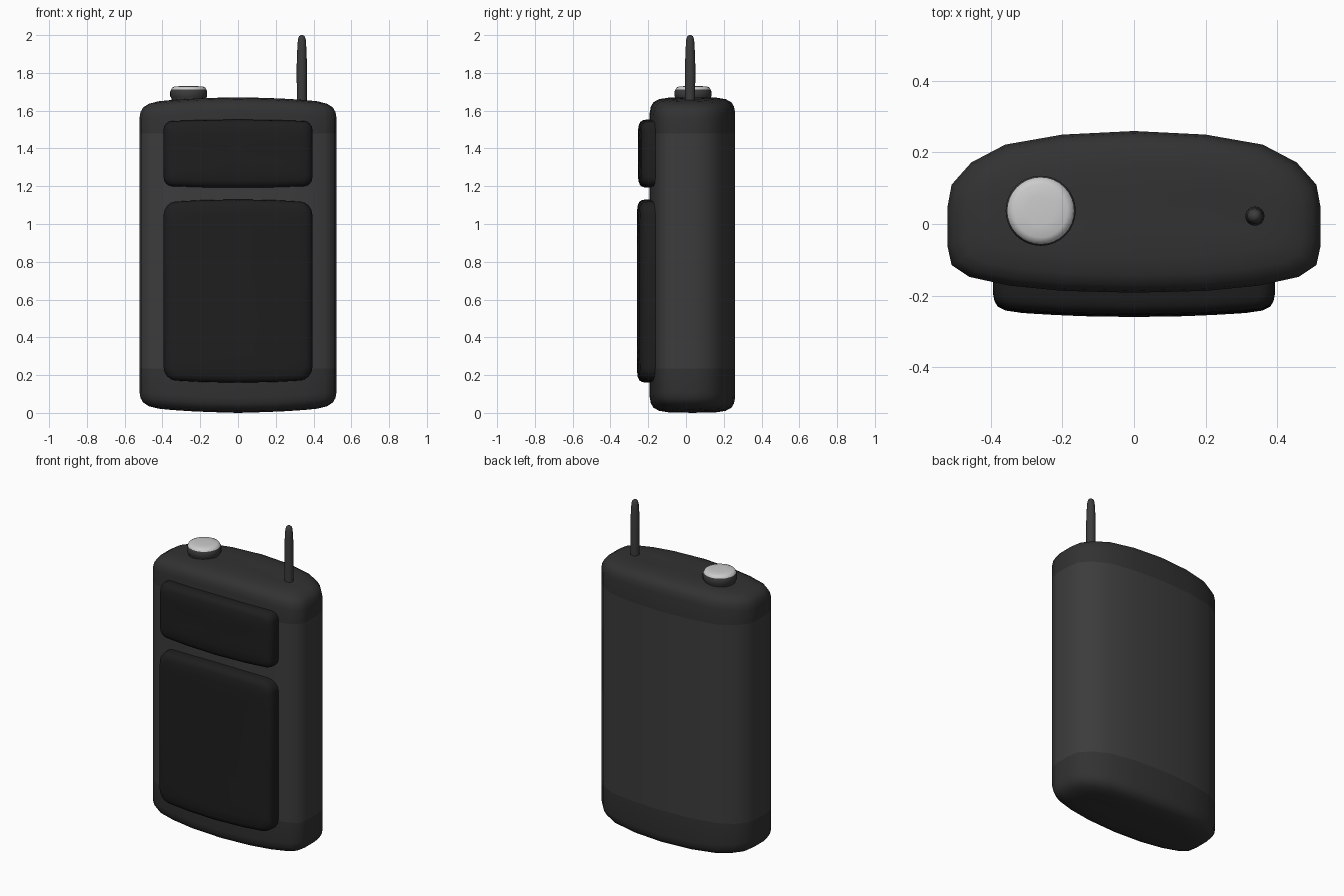
import bpy, bmesh, math

if "Cube" in bpy.data.objects:
    bpy.data.objects.remove(bpy.data.objects["Cube"])


def material(name, v):
    m = bpy.data.materials.new(name)
    m.diffuse_color = (v, v, v, 1)
    m.use_nodes = True
    m.node_tree.nodes["Principled BSDF"].inputs["Base Color"].default_value = m.diffuse_color
    return m


SHELL = material("shell_grey", 0.045)
CAP = material("cap_grey", 0.032)
PANEL = material("panel_black", 0.013)
LIGHT = material("light_grey", 0.6)


def loft(name, rings, mats, pick=lambda c: 0, poles=(None, None), angle=50):
    """Skin a stack of equal-length rings and close the ends with fans."""
    bm = bmesh.new()
    loops = [[bm.verts.new(p) for p in r] for r in rings]
    n = len(loops[0])
    for a, b in zip(loops, loops[1:]):
        for i in range(n):
            j = (i + 1) % n
            bm.faces.new((a[i], a[j], b[j], b[i]))
    for loop, pole in ((loops[0], poles[0]), (loops[-1], poles[1])):
        if pole is None:
            bm.faces.new(loop)
        else:
            c = bm.verts.new(pole)
            for i in range(n):
                bm.faces.new((loop[i], loop[(i + 1) % n], c))
    bmesh.ops.recalc_face_normals(bm, faces=bm.faces)
    for f in bm.faces:
        f.material_index = pick(f.calc_center_median())
    me = bpy.data.meshes.new(name)
    bm.to_mesh(me)
    bm.free()
    for m in mats:
        me.materials.append(m)
    ob = bpy.data.objects.new(name, me)
    bpy.context.collection.objects.link(ob)
    bpy.ops.object.select_all(action='DESELECT')
    ob.select_set(True)
    bpy.context.view_layer.objects.active = ob
    bpy.ops.object.shade_smooth_by_angle(angle=math.radians(angle))
    return ob


# Case: bowed plan outline, rounded and domed at both ends
half = [(0, .26), (.2, .25), (.36, .222), (.455, .172), (.51, .11), (.522, .045),
        (.522, -.06), (.51, -.115), (.46, -.148), (.35, -.172), (.2, -.187), (0, -.192)]
plan = half + [(-x, y) for x, y in half[-2:0:-1]]
HX, HY, CY = .522, .226, .034


def case_ring(inset, z, drop):
    sx, sy = 1 - inset / HX, 1 - inset / HY
    out = []
    for x, y in plan:
        x, y = x * sx, CY + (y - CY) * sy
        out.append((x, y, z - drop * (x / HX) ** 2))
    return out


edge = [(.17, 1.670), (.10, 1.669), (.05, 1.661), (.02, 1.645), (.006, 1.622), (0, 1.59)]
rings = [case_ring(d, 1.672 - z, -.03) for d, z in edge]
rings += [case_ring(0, .235, 0), case_ring(0, 1.48, 0)]
rings += [case_ring(d, z, .03) for d, z in reversed(edge)]
loft("case", rings, [SHELL, CAP], lambda c: 0 if .235 < c.z < 1.48 else 1,
     ((0, CY, 0), (0, CY, 1.67)))


# Front panels: rounded rectangles with a bowed face
def front_panel(name, z0, z1, r, bow, front):
    hx, hz, cz = .394, (z1 - z0) / 2, (z0 + z1) / 2
    outline = []
    for q in range(4):
        sx, sz = ((1, 1), (-1, 1), (-1, -1), (1, -1))[q]
        for k in range(5):
            a = math.pi / 2 * (q + k / 4)
            outline.append((sx * (hx - r) + r * math.cos(a),
                            sz * (hz - r) + r * math.sin(a)))
        if q % 2 == 0:
            outline += [(sx * t * (hx - r), sz * hz) for t in (.6, 0, -.6)]

    def ring(inset, y):
        out = []
        for x, z in outline:
            z += math.copysign(bow, z) * -(x / hx) ** 2
            x, z = x * (1 - inset / hx), z * (1 - inset / hz)
            out.append((x, y + .018 * (x / hx) ** 2, cz + z))
        return out

    prof = [(0, -.14), (0, front + .045), (.004, front + .026), (.013, front + .012),
            (.035, front + .003), (.08, front), (.14, front)]
    loft(name, [ring(d, y) for d, y in prof], [PANEL],
         poles=((0, -.14, cz), (0, front, cz)))


front_panel("display_panel", 1.192, 1.553, .045, .01, -.255)
front_panel("speaker_panel", .16, 1.13, .065, .016, -.26)


# Turned parts on the top
def turned(name, cx, cy, profile, mats, n, pick=lambda c: 0):
    rings = [[(cx + r * math.cos(2 * math.pi * i / n),
               cy + r * math.sin(2 * math.pi * i / n), z) for i in range(n)]
             for r, z in profile]
    loft(name, rings, mats, pick, (None, (cx, cy, profile[-1][1] + .001)))


turned("volume_knob", -.261, .037,
       [(.088, 1.60), (.09, 1.664), (.098, 1.676), (.098, 1.702), (.093, 1.712),
        (.088, 1.722), (.075, 1.728), (.04, 1.73)],
       [SHELL, LIGHT], 32, lambda c: 1 if c.z > 1.714 else 0)
turned("antenna", .338, .022,
       [(.026, 1.6), (.027, 1.75), (.027, 1.85), (.024, 1.93), (.021, 1.975),
        (.016, 1.992), (.008, 1.999)], [SHELL], 16)
